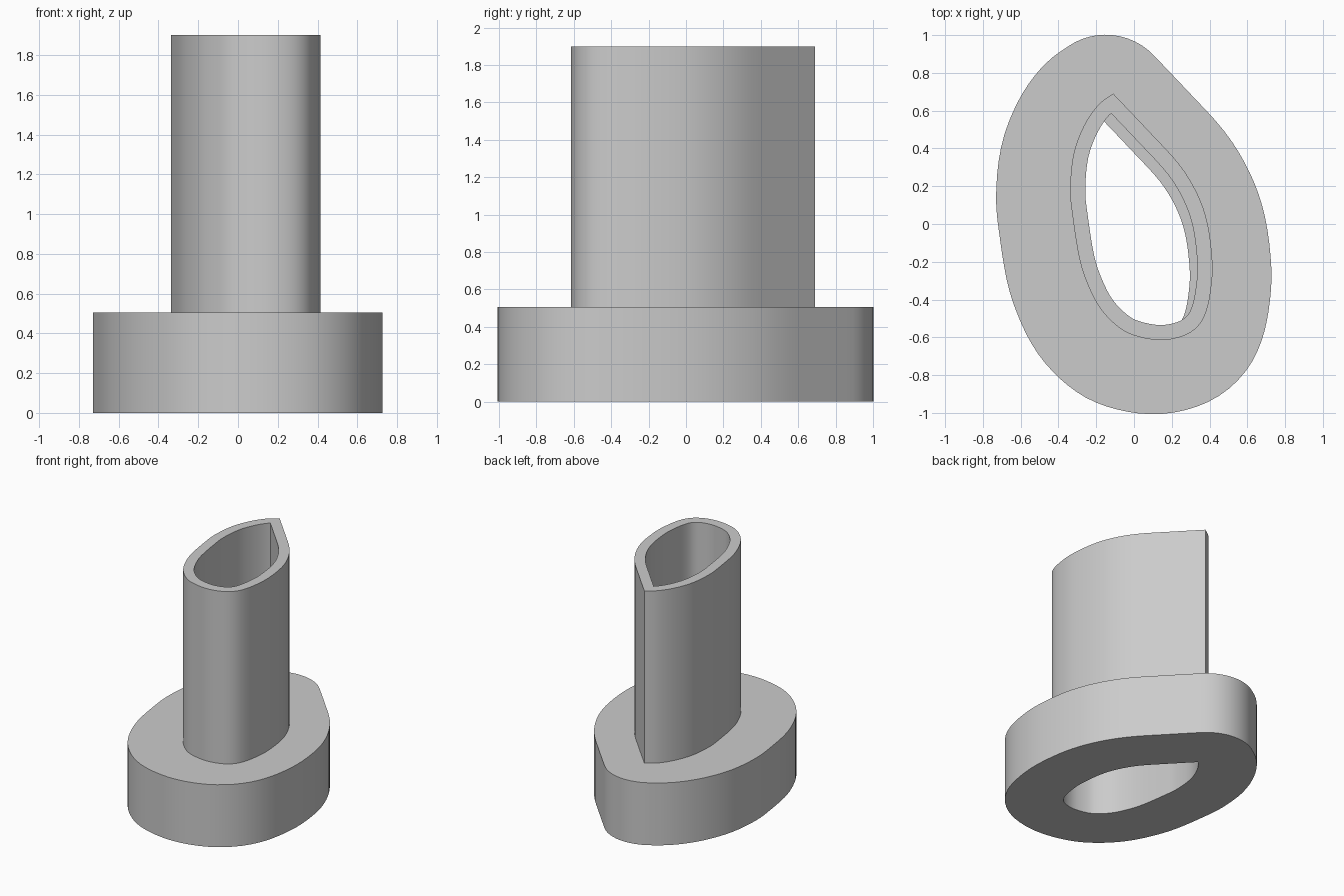
import bpy
import bmesh
import math
from mathutils import Vector

if "Cube" in bpy.data.objects:
    bpy.data.objects.remove(bpy.data.objects["Cube"], do_unlink=True)

BASE_TOP, TUBE_TOP = 0.505, 1.9
WALL, FLANGE = 0.08, 0.352
BASE_SHIFT = Vector((-0.04, -0.04))

# Teardrop section, clockwise from its pointed end and back to it
CONTROL = [(-.11, .69), (.08, .49), (.24, .315), (.335, .16), (.39, 0), (.415, -.2),
           (.408, -.34), (.382, -.465), (.335, -.545), (.255, -.595), (.135, -.615),
           (0, -.59), (-.09, -.54), (-.18, -.445), (-.245, -.32), (-.29, -.18),
           (-.325, .04), (-.338, .185), (-.32, .37), (-.265, .52), (-.19, .63),
           (-.11, .69)]


def smooth_path(points, steps=4):
    """Catmull-Rom path through the points, with free ends."""
    p = [Vector(q) for q in points]
    p = [2 * p[0] - p[1]] + p + [2 * p[-1] - p[-2]]
    path = []
    for a, b, c, d in zip(p, p[1:], p[2:], p[3:]):
        for i in range(steps):
            t = i / steps
            path.append(b + (c - a) * t / 2 + (a - 2.5 * b + 2 * c - d / 2) * t ** 2
                        + (1.5 * (b - c) + (d - a) / 2) * t ** 3)
    return path


def offset(path, dist):
    """Parallel outline: round at the point when outward, mitred when inward."""
    n = len(path)

    def normal(i, j):
        e = (path[j % n] - path[i % n]).normalized()
        return Vector((-e.y, e.x))

    before, after = normal(-1, 0), normal(0, 1)
    if dist > 0:
        sweep = before.angle_signed(after)
        start = math.atan2(before.y, before.x)
        angles = [start - sweep * k / 12 for k in range(13)]
        result = [path[0] + dist * Vector((math.cos(a), math.sin(a))) for a in angles]
    else:
        half = (before + after).normalized()
        result = [path[0] + half * dist / half.dot(after)]
    for i in range(1, n):
        q = path[i] + dist * normal(i - 1, i + 1)
        if min((q - v).length for v in path) > abs(dist) * 0.985:
            result.append(q)
    return result


def hollow_prism(name, outer, inner, z0, z1, material):
    """Upright ring between two outlines."""
    bm = bmesh.new()
    rims = {z0: [], z1: []}
    for outline in (outer, inner):
        low, high = [[bm.verts.new((p.x, p.y, z)) for p in outline] for z in (z0, z1)]
        for i in range(len(outline)):
            bm.faces.new((low[i - 1], low[i], high[i], high[i - 1]))
            rims[z0].append(bm.edges.get((low[i - 1], low[i])))
            rims[z1].append(bm.edges.get((high[i - 1], high[i])))
    for edges in rims.values():
        bmesh.ops.triangle_fill(bm, edges=edges, use_beauty=True)
    bmesh.ops.recalc_face_normals(bm, faces=bm.faces)
    mesh = bpy.data.meshes.new(name)
    bm.to_mesh(mesh)
    bm.free()
    mesh.materials.append(material)
    obj = bpy.data.objects.new(name, mesh)
    bpy.context.collection.objects.link(obj)
    bpy.ops.object.select_all(action="DESELECT")
    obj.select_set(True)
    bpy.context.view_layer.objects.active = obj
    bpy.ops.object.shade_smooth_by_angle(angle=math.radians(30))
    return obj


grey = bpy.data.materials.new("light grey")
grey.use_nodes = True
colour = (0.6, 0.6, 0.6, 1)
grey.diffuse_color = colour
grey.node_tree.nodes["Principled BSDF"].inputs["Base Color"].default_value = colour

section = smooth_path(CONTROL)
bore = offset(section, -WALL)

# Wide foot, set slightly off the tube's axis
foot = [p + BASE_SHIFT for p in offset(section, FLANGE)]
foot_bore = [p + BASE_SHIFT for p in bore]
hollow_prism("base_flange", foot, foot_bore, 0, BASE_TOP, grey)

# Upright hollow tube
hollow_prism("tube", section, bore, BASE_TOP, TUBE_TOP, grey)
